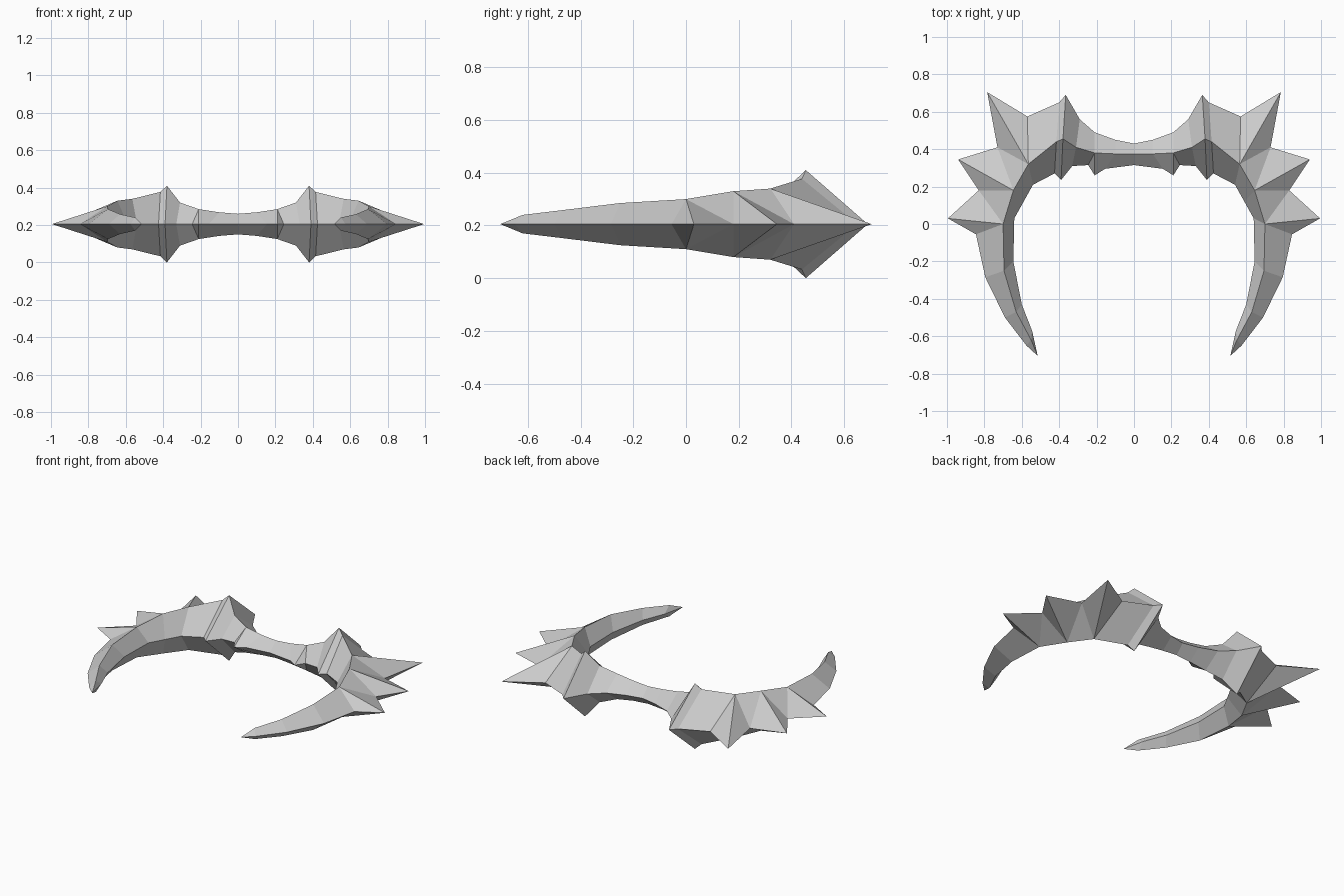
import bpy
import bmesh

cube = bpy.data.objects.get("Cube")
if cube:
    bpy.data.objects.remove(cube, do_unlink=True)

MID_Z = 0.205

# Upper ridge of the band: x, y, height above the middle plane
RIDGE = [(0, .375, .055), (.10, .375, .063), (.21, .38, .08), (.31, .41, .115),
         (.38, .455, .205), (.415, .44, .172), (.565, .32, .135), (.645, .18, .125),
         (.70, 0, .095), (.695, -.25, .08), (.63, -.47, .053), (.55, -.62, .035),
         (.515, -.705, 0)]

# Outer rim points (spikes and valleys) fanned from each ridge point
OUTER = [[(0, .43)], [(.10, .45)], [(.21, .49)], [(.29, .56)], [(.365, .69)], [(.40, .65)],
         [(.57, .575), (.785, .705), (.73, .41)], [(.73, .41), (.94, .345), (.83, .18)],
         [(.83, .18), (.995, .03), (.845, -.055)], [(.795, -.285)], [(.69, -.50)],
         [(.575, -.65)], [(.515, -.705)]]

# Inner rim points fanned from each ridge point
INNER = [[(0, .315)], [(.155, .295)], [(.21, .26), (.245, .315)], [(.33, .31)], [(.39, .235)],
         [(.425, .27)], [(.54, .21)], [(.59, .12)], [(.64, .03)], [(.645, -.20)],
         [(.60, -.43)], [(.545, -.57)], [(.515, -.705)]]


def add_side(bm, rims, reverse):
    """Skin the surface between the ridge and one rim."""
    verts = {}

    def vert(p):
        p = (p[0], p[1], p[2] if len(p) > 2 else 0)
        if p not in verts:
            verts[p] = bm.verts.new(p)
        return verts[p]

    path = [(ridge, rim) for ridge, points in zip(RIDGE, rims) for rim in points]
    for (r0, e0), (r1, e1) in zip(path, path[1:]):
        corners = list(dict.fromkeys(vert(p) for p in (e0, r0, r1, e1)))
        if len(corners) > 2:
            bm.faces.new(corners[::-1] if reverse else corners)


# Upper quarter of the spiked band
bm = bmesh.new()
add_side(bm, OUTER, False)
add_side(bm, INNER, True)
bmesh.ops.remove_doubles(bm, verts=bm.verts, dist=0.0005)
mesh = bpy.data.meshes.new("spiked_crescent")
bm.to_mesh(mesh)
bm.free()

# Mirror left to right and top to bottom
crescent = bpy.data.objects.new("spiked_crescent", mesh)
bpy.context.collection.objects.link(crescent)
crescent.location.z = MID_Z
mirror = crescent.modifiers.new("Mirror", 'MIRROR')
mirror.use_axis = (True, False, True)
mirror.merge_threshold = 0.0005

# Plain grey
COLOR = (0.6, 0.6, 0.6, 1)
grey = bpy.data.materials.new("grey")
grey.use_nodes = True
grey.diffuse_color = COLOR
grey.node_tree.nodes["Principled BSDF"].inputs["Base Color"].default_value = COLOR
mesh.materials.append(grey)
